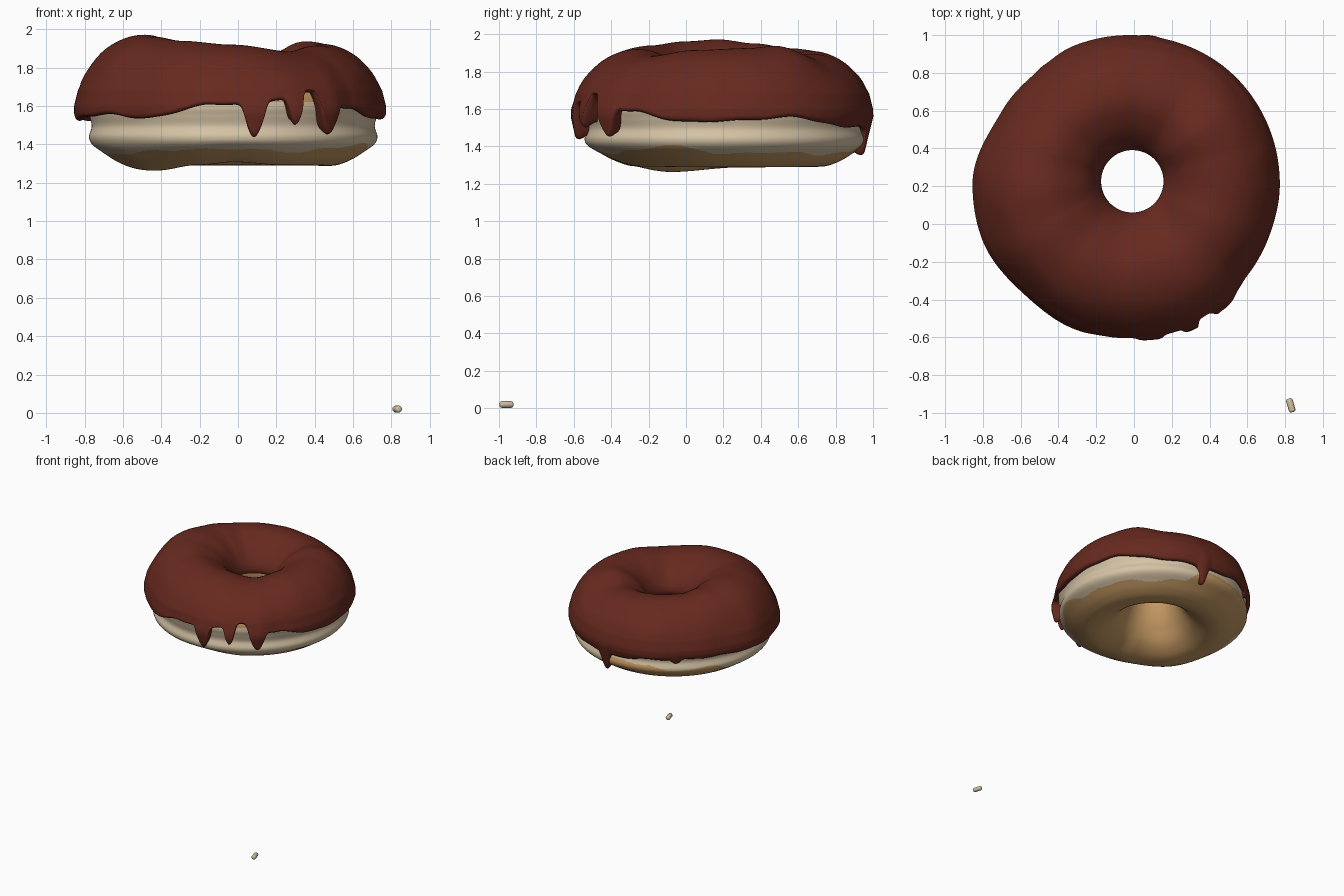
import bpy, bmesh, math
from mathutils import Vector, Matrix, noise

if "Cube" in bpy.data.objects:
    bpy.data.objects.remove(bpy.data.objects["Cube"])

CX, CY = -0.025, 0.21          # centre of the ring


def material(name, rgb):
    m = bpy.data.materials.new(name)
    m.diffuse_color = (*rgb, 1)
    m.use_nodes = True
    m.node_tree.nodes["Principled BSDF"].inputs["Base Color"].default_value = m.diffuse_color
    return m


CHOC = material("chocolate", (0.135, 0.0225, 0.0135))
CREAM = material("pale_dough", (0.67, 0.55, 0.38))
TAN = material("baked_dough", (0.56, 0.32, 0.125))


def around(table, deg):
    """Smooth periodic lookup in (angle, value) pairs."""
    pts = table + [(table[0][0] + 360, table[0][1])]
    deg = (deg - pts[0][0]) % 360 + pts[0][0]
    for (a, u), (b, v) in zip(pts, pts[1:]):
        if a <= deg <= b:
            t = (deg - a) / (b - a)
            t = t * t * (3 - 2 * t)
            return u + (v - u) * t
    return table[0][1]


def spline(pts, n, closed=False):
    """Catmull-Rom samples through 2D points."""
    out, k = [], len(pts)
    for i in range(k if closed else k - 1):
        if closed:
            p = [pts[(i + j) % k] for j in (-1, 0, 1, 2)]
        else:
            p = [pts[min(max(i + j, 0), k - 1)] for j in (-1, 0, 1, 2)]
        for s in range(n):
            t = s / n
            out.append(tuple(0.5 * (2 * b + (c - a) * t + (2 * a - 5 * b + 4 * c - d) * t * t
                                    + (3 * b - a - 3 * c + d) * t ** 3)
                             for a, b, c, d in zip(*p)))
    if not closed:
        out.append(pts[-1])
    return out


def sweep(name, section, steps, closed, mats, rule=None):
    """Ring mesh: section(deg) gives (r, z) points at each angle."""
    bm = bmesh.new()
    rings = []
    for i in range(steps):
        deg = 360 * i / steps
        a = math.radians(deg)
        ring = []
        for r, z in section(deg):
            s = .016 * max(0, min(1, (.45 - r) / .25))      # the hole sits slightly off centre
            ring.append(bm.verts.new((CX + s + r * math.cos(a), CY + s + r * math.sin(a), z)))
        rings.append(ring)
    m = len(rings[0])
    for i in range(steps):
        A, B = rings[i], rings[(i + 1) % steps]
        for j in range(m if closed else m - 1):
            k = (j + 1) % m
            f = bm.faces.new((A[j], A[k], B[k], B[j]))
            f.smooth = True
            if rule:
                c = f.calc_center_median()
                x, y = c.x - CX, c.y - CY
                f.material_index = rule(math.degrees(math.atan2(y, x)) % 360, math.hypot(x, y), c.z)
    bmesh.ops.recalc_face_normals(bm, faces=bm.faces)
    me = bpy.data.meshes.new(name)
    bm.to_mesh(me)
    bm.free()
    for mt in mats:
        me.materials.append(mt)
    ob = bpy.data.objects.new(name, me)
    bpy.context.collection.objects.link(ob)
    return ob


# Dough ring: tan with a pale band around the waist
DOUGH = spline([(.176, 1.65), (.195, 1.56), (.245, 1.45), (.32, 1.355), (.42, 1.3), (.52, 1.289),
                (.605, 1.315), (.68, 1.36), (.735, 1.40), (.752, 1.44), (.738, 1.495), (.75, 1.55),
                (.76, 1.6), (.745, 1.68), (.69, 1.77), (.6, 1.82), (.46, 1.84), (.34, 1.82),
                (.25, 1.765), (.2, 1.71)], 10, True)
BOTTOM = [(0, 0.0), (90, .003), (170, 0.0), (215, -.025), (250, .005), (270, .02), (300, .004)]
BORDER = [(0, 1.36), (25, 1.37), (50, 1.355), (70, 1.37), (85, 1.47), (110, 1.465), (122, 1.43),
          (150, 1.445), (165, 1.36), (190, 1.345), (215, 1.35), (240, 1.37), (270, 1.378),
          (300, 1.36), (315, 1.38), (336, 1.405)]


def dough_section(deg):
    dz = around(BOTTOM, deg)
    return [(r, z + dz * max(0, min(1, (1.42 - z) / .12))) for r, z in DOUGH]


def dough_colour(deg, r, z):
    low = around(BORDER, deg) + .004 * math.sin(math.radians(deg * 13))
    return 0 if r > .6 and low < z < 1.618 else 1


sweep("dough", dough_section, 300, True, [CREAM, TAN], dough_colour)

# Icing: uneven crest, uneven rim, lower edge with drips
TOP = spline([(.19, 1.63), (.165, 1.675), (.188, 1.75), (.262, 1.84), (.37, 1.905), (.46, 1.925),
              (.56, 1.91), (.66, 1.86), (.745, 1.775), (.80, 1.68)], 4)
CREST = [(15, 1.925), (35, 1.937), (60, 1.885), (80, 1.895), (100, 1.91), (135, 1.925),
         (160, 1.95), (185, 1.972), (205, 1.962), (235, 1.94), (270, 1.92), (308, 1.885),
         (340, 1.915)]
RIM = [(0, .797), (45, .80), (90, .79), (112, .79), (130, .77), (150, .778), (180, .83),
       (200, .832), (228, .805), (250, .82), (270, .82), (290, .83), (308, .82), (323, .79),
       (340, .79)]
EDGE = [(0, 1.55), (27, 1.57), (55, 1.52), (90, 1.51), (110, 1.54), (180, 1.54), (215, 1.57),
        (235, 1.55), (262, 1.62), (283, 1.64), (300, 1.685), (320, 1.60), (344, 1.545)]
DRIPS = [(278, 4, 1.45), (293.5, 3, 1.52), (308, 4.6, 1.47), (82, 3, 1.37), (127, 3, 1.505)]


def icing_section(deg):
    a = math.radians(deg)
    rim = around(RIM, deg) - .82
    lift = (around(CREST, deg) - 1.6) / .325
    edge = around(EDGE, deg) + .004 * math.sin(a * 17)
    bulge = 0
    for d, w, z in DRIPS:
        x = (deg - d) / w
        k = .4 * math.exp(-x ** 4) + .6 * math.exp(-1.3 * x * x)
        edge += (z - around(EDGE, d)) * k
        bulge += (.018 if d != 127 else .006) * k
    pts = []
    for r, z in TOP:
        out = max(0, min(1, (r - .45) / .35))
        n = noise.noise(Vector((r * math.cos(a), r * math.sin(a), z)) * 6) * .008 * out
        # lift fades out at the rim so the wall joins smoothly
        f = 1 + (lift - 1) * max(0, min(1, (z - 1.66) / .15))
        pts.append((r + rim * out + (n if r < .79 else 0), 1.6 + (z - 1.6) * f))
    for i in range(1, 13):                       # outer wall down to the edge
        t = i / 12
        z = 1.68 + (edge - 1.68) * t
        r = .82 - .25 * max(0, z - 1.6) - .3 * max(0, 1.56 - z) + rim + bulge * t
        pts.append((r, z))
    r = pts[-1][0]                               # rolled lip tucked into the dough
    pts += [(r - .008, edge - .011), (r - .022, edge - .015), (r - .038, edge - .010),
            (r - .06, edge + .004), (r - .12, edge + .03)]
    return pts


sweep("icing", icing_section, 600, False, [CHOC])

# Fallen sprinkle lying on the ground
bm = bmesh.new()
bmesh.ops.create_cone(bm, cap_ends=True, segments=16, radius1=.018, radius2=.018, depth=.074)
rims = [e for e in bm.edges if abs(e.verts[0].co.z - e.verts[1].co.z) < 1e-5]
bmesh.ops.bevel(bm, geom=rims, offset=.011, segments=4, profile=.5, affect='EDGES')
bm.transform(Matrix.Translation((.83, -.96, .02)) @ Matrix.Rotation(math.radians(16), 4, 'Z')
             @ Matrix.Rotation(math.radians(90), 4, 'X'))
for f in bm.faces:
    f.smooth = True
me = bpy.data.meshes.new("sprinkle")
bm.to_mesh(me)
bm.free()
me.materials.append(CREAM)
bpy.context.collection.objects.link(bpy.data.objects.new("sprinkle", me))
